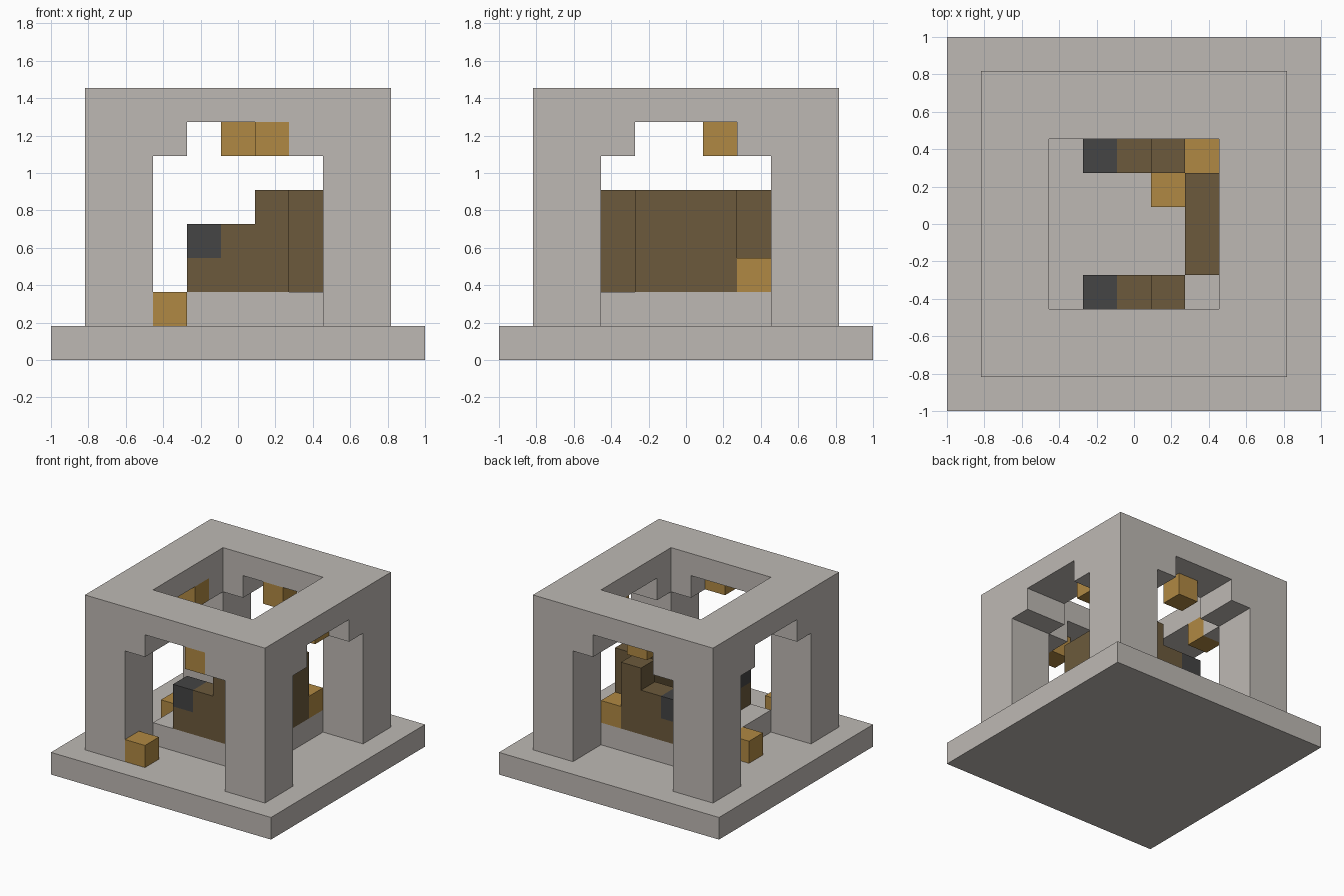
import bpy, bmesh
from mathutils import Matrix, Vector

if "Cube" in bpy.data.objects:
    bpy.data.objects.remove(bpy.data.objects["Cube"])

GRID = 11
CELL = 2 / GRID


def material(name, rgb):
    m = bpy.data.materials.new(name)
    m.use_nodes = True
    color = (*rgb, 1)
    m.diffuse_color = color
    m.node_tree.nodes["Principled BSDF"].inputs["Base Color"].default_value = color
    return m


stone = material("pale stone", (0.515, 0.485, 0.456))
wood = material("brown wood", (0.15, 0.102, 0.045))
gold = material("gold", (0.434, 0.25, 0.056))
iron = material("dark iron", (0.058, 0.058, 0.058))


def prism(name, mat, profile, y0, y1):
    """Extrude an xz profile, given in grid cells, from y0 to y1."""
    def place(x, y, z):
        return Vector((x * CELL - 1, y * CELL - 1, z * CELL))
    bm = bmesh.new()
    face = bm.faces.new([bm.verts.new(place(x, y0, z)) for x, z in profile])
    ext = bmesh.ops.extrude_face_region(bm, geom=[face])
    moved = [v for v in ext["geom"] if isinstance(v, bmesh.types.BMVert)]
    bmesh.ops.translate(bm, verts=moved, vec=(0, (y1 - y0) * CELL, 0))
    bmesh.ops.recalc_face_normals(bm, faces=bm.faces)
    mesh = bpy.data.meshes.new(name)
    bm.to_mesh(mesh)
    bm.free()
    mesh.materials.append(mat)
    obj = bpy.data.objects.new(name, mesh)
    bpy.context.collection.objects.link(obj)
    return obj


def box(name, mat, lo, hi):
    (x0, y0, z0), (x1, y1, z1) = lo, hi
    return prism(name, mat, [(x0, z0), (x1, z0), (x1, z1), (x0, z1)], y0, y1)


def block(name, mat, x, y, z):
    return box(name, mat, (x, y, z), (x + 1, y + 1, z + 1))


# Ground slab and raised floor
box("base_slab", stone, (0, 0, 0), (GRID, GRID, 1))
box("plinth", stone, (3, 3, 1), (8, 8, 2))

# Pavilion: a solid block with stepped arches cut both ways and an open roof
pavilion = box("pavilion", stone, (1, 1, 1), (10, 10, 8))
arch = [(3, 0), (8, 0), (8, 6), (7, 6), (7, 7), (4, 7), (4, 6), (3, 6)]
arch_y = prism("arch_cutter_y", stone, arch, 0, GRID)
arch_x = prism("arch_cutter_x", stone, arch, 0, GRID)
arch_x.data.transform(Matrix.Rotation(1.5707963268, 4, "Z"))
shaft = box("roof_cutter", stone, (3, 3, 0), (8, 8, 9))
for cutter in (shaft, arch_y, arch_x):
    cut = pavilion.modifiers.new(cutter.name, "BOOLEAN")
    cut.operation = "DIFFERENCE"
    cut.solver = "EXACT"
    cut.object = cutter
    cutter.hide_render = True
    cutter.hide_viewport = True
    cutter.display_type = "WIRE"

# Seat: back panel, stepped arms and iron arm tips
box("seat_back", wood, (7, 4, 2), (8, 7, 5))
arm = [(4, 2), (7, 2), (7, 5), (6, 5), (6, 4), (5, 4), (5, 3), (4, 3)]
for side, y in (("right", 3), ("left", 7)):
    prism(f"{side}_arm", wood, arm, y, y + 1)
    block(f"{side}_arm_tip", iron, 4, y, 3)

# Gold lanterns hanging in the arches
for name, x, y in (("front", 6, 1), ("back", 5, 8), ("left", 8, 6), ("right", 2, 6)):
    block(f"{name}_lantern", gold, x, y, 6)

# Gold blocks lying on the floor
for name, cell in (("front", (3, 1, 1)), ("right", (2, 5, 1)),
                   ("rear_corner", (7, 7, 2)), ("seat", (6, 6, 2))):
    block(f"{name}_gold_block", gold, *cell)
